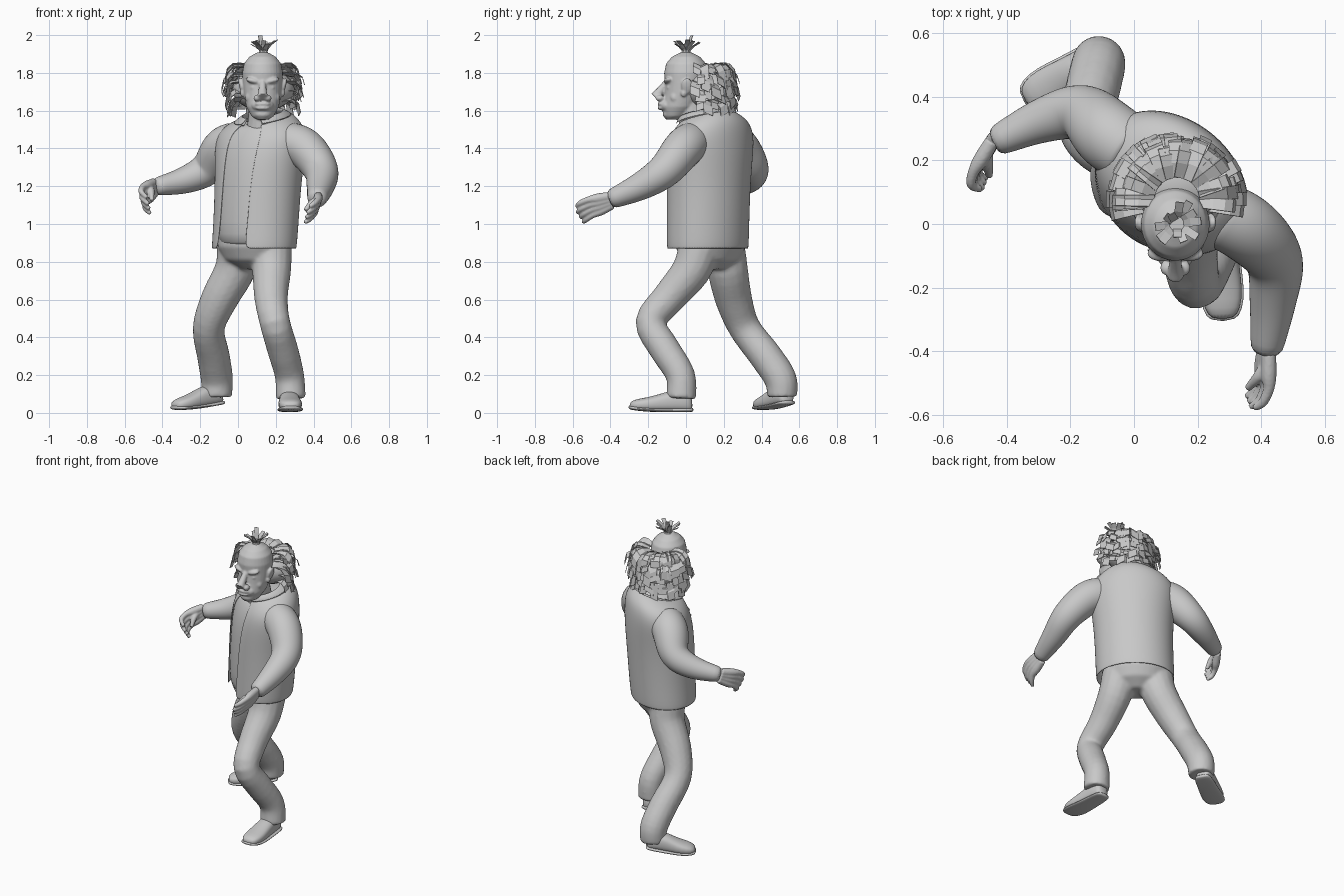
import bpy, bmesh, random
from math import sin, cos, pi, radians
from mathutils import Vector, Matrix

random.seed(4)
if "Cube" in bpy.data.objects:
    bpy.data.objects.remove(bpy.data.objects["Cube"])

grey = bpy.data.materials.new("plain grey")
grey.use_nodes = True
grey.diffuse_color = (0.58, 0.58, 0.58, 1)
grey.node_tree.nodes["Principled BSDF"].inputs["Base Color"].default_value = (0.58, 0.58, 0.58, 1)
YAW = radians(-39)


def finish(name, bm, subsurf=0, voxel=0, thick=0, smooth=True):
    bmesh.ops.recalc_face_normals(bm, faces=bm.faces)
    mesh = bpy.data.meshes.new(name)
    bm.to_mesh(mesh)
    bm.free()
    mesh.materials.append(grey)
    for p in mesh.polygons:
        p.use_smooth = smooth
    ob = bpy.data.objects.new(name, mesh)
    bpy.context.collection.objects.link(ob)
    if thick:
        ob.modifiers.new("thickness", "SOLIDIFY").thickness = thick
    if voxel:
        m = ob.modifiers.new("fuse", "REMESH")
        m.mode, m.voxel_size, m.use_smooth_shade = "VOXEL", voxel, True
        m = ob.modifiers.new("soften", "SMOOTH")
        m.factor, m.iterations = 0.5, 5
    if subsurf:
        m = ob.modifiers.new("round", "SUBSURF")
        m.levels = m.render_levels = subsurf
    return ob


def loft(bm, rings, closed=True):
    rows = [[bm.verts.new(p) for p in r] for r in rings]
    for a, b in zip(rows, rows[1:]):
        n = len(a)
        for i in range(n if closed else n - 1):
            j = (i + 1) % n
            bm.faces.new((a[i], a[j], b[j], b[i]))
    if closed:
        bm.faces.new(rows[0][::-1])
        bm.faces.new(rows[-1])


def oval(z, cx, cy, a, b, yaw=0.0, tilt=0.0, gap=0.0, aim=0.0, n=32):
    """Ring from the front; gap opens it towards aim (degrees), tilt raises the back."""
    pts = []
    gap, aim = radians(gap), radians(aim)
    for i in range(n):
        t = aim + gap + (2 * pi - 2 * gap) * i / (n - 1 if gap else n)
        x, y = a * sin(t), -b * cos(t)
        pts.append((cx + x * cos(yaw) - y * sin(yaw), cy + x * sin(yaw) + y * cos(yaw), z + tilt * y))
    return pts


def tube(bm, path, n=16, steps=4):
    """Round limb through (x, y, z, radius) points, smoothly interpolated."""
    p = [Vector(q) for q in path]
    p = [2 * p[0] - p[1]] + p + [2 * p[-1] - p[-2]]
    pts = []
    for i in range(1, len(p) - 2):
        for k in range(steps):
            t = k / steps
            a, b, c, d = p[i - 1:i + 3]
            pts.append(0.5 * (2 * b + (c - a) * t + (2 * a - 5 * b + 4 * c - d) * t * t
                              + (3 * b - a - 3 * c + d) * t ** 3))
    pts.append(p[-2])
    rings, side = [], None
    for i, q in enumerate(pts):
        tan = (pts[min(i + 1, len(pts) - 1)] - pts[max(i - 1, 0)]).to_3d().normalized()
        side = tan.orthogonal() if side is None else side - tan * side.dot(tan)
        side.normalize()
        up = tan.cross(side)
        rings.append([q.to_3d() + q.w * (side * cos(2 * pi * k / n) + up * sin(2 * pi * k / n))
                      for k in range(n)])
    loft(bm, rings)


def blob(bm, loc, size, tilt=0.0):
    m = Matrix.Translation(loc) @ Matrix.Rotation(tilt, 4, "Y") @ Matrix.Diagonal((*size, 1))
    bmesh.ops.create_uvsphere(bm, u_segments=20, v_segments=12, radius=1, matrix=m)


# Trousers: pelvis and both legs fused
bm = bmesh.new()
loft(bm, [oval(z, 0.085, 0.13, a, b, YAW) for z, a, b in
          [(0.76, 0.07, 0.07), (0.81, 0.17, 0.14), (0.88, 0.205, 0.175), (1.0, 0.2, 0.17)]])
tube(bm, [(0.175, 0.075, 0.88, 0.112), (0.178, 0.025, 0.75, 0.103), (0.175, -0.09, 0.61, 0.089),
          (0.195, -0.187, 0.48, 0.081), (0.235, -0.115, 0.34, 0.082), (0.272, -0.03, 0.2, 0.078),
          (0.28, -0.025, 0.075, 0.08)])
tube(bm, [(0.0, 0.2, 0.88, 0.112), (-0.015, 0.22, 0.76, 0.108), (-0.1, 0.253, 0.6, 0.098),
          (-0.155, 0.31, 0.45, 0.085), (-0.13, 0.422, 0.3, 0.087), (-0.112, 0.5, 0.18, 0.086),
          (-0.112, 0.51, 0.085, 0.08)])
finish("trousers", bm, voxel=0.011)

# Shirt with rounded belly
TORSO = [(0.865, 0.085, 0.115, 0.242, 0.2, 0), (1.0, 0.095, 0.117, 0.24, 0.203, 0),
         (1.2, 0.105, 0.12, 0.243, 0.207, 0), (1.35, 0.115, 0.125, 0.258, 0.207, 0),
         (1.46, 0.122, 0.135, 0.27, 0.195, 0.05), (1.53, 0.13, 0.14, 0.222, 0.175, 0.15),
         (1.565, 0.135, 0.115, 0.15, 0.145, 0.25)]
bm = bmesh.new()
loft(bm, [oval(0.875, 0.09, 0.115, 0.14, 0.13, YAW), oval(0.89, 0.09, 0.115, 0.2, 0.185, YAW)]
     + [oval(z, x, y, a - 0.014, b - 0.008, YAW, k) for z, x, y, a, b, k in TORSO[1:6]]
     + [oval(1.545, 0.13, 0.08, 0.1, 0.1, YAW, 0.2)])
finish("shirt", bm, subsurf=1)

# Open jacket with slanting front edges and turned collar
bm = bmesh.new()
loft(bm, [oval(z, x, y, a, b, YAW, k, 23 - 0.5 * i, 2.5 * i - 3)
          for i, (z, x, y, a, b, k) in enumerate(TORSO)], closed=False)
finish("jacket", bm, subsurf=2, thick=0.008)
bm = bmesh.new()
loft(bm, [oval(z, 0.13, y, a, a, YAW, 0.25, 22, 13) for z, y, a in
          [(1.545, 0.09, 0.125), (1.59, 0.07, 0.1), (1.587, 0.075, 0.115), (1.56, 0.1, 0.155)]],
     closed=False)
finish("collar", bm, subsurf=1, thick=0.006)

# Sleeves
SLEEVES = {
    "left_sleeve": [(0.25, 0.04, 1.44, 0.106), (0.355, -0.015, 1.4, 0.108), (0.44, -0.11, 1.285, 0.093),
                    (0.437, -0.24, 1.2, 0.075), (0.415, -0.41, 1.125, 0.049)],
    "right_sleeve": [(0.0, 0.22, 1.44, 0.106), (-0.08, 0.28, 1.4, 0.112), (-0.165, 0.35, 1.29, 0.091),
                     (-0.29, 0.325, 1.23, 0.071), (-0.445, 0.255, 1.195, 0.046)]}
for name, path in SLEEVES.items():
    bm = bmesh.new()
    tube(bm, path, n=20)
    finish(name, bm, subsurf=1)


# Hands: palm strands, fingers and thumb fused
def hand(name, wrist, fwd, spread, curl, bend):
    w, f, s, c = (Vector(v) for v in (wrist, fwd, spread, curl))
    f, s, c = f.normalized(), s.normalized(), c.normalized()
    bm = bmesh.new()
    for i in range(4):
        off = s * (1.5 - i) * 0.029
        size = 1 - 0.1 * abs(i - 1)
        base = w + f * 0.085 + off
        mid = base + f * 0.045 * size + c * 0.02 + off * 0.1
        tip = mid + f * 0.03 * (1 - bend) * size + c * (0.02 + 0.03 * bend) * size
        tube(bm, [(*(w - f * 0.03 + off * 0.6), 0.023), (*(w + f * 0.04 + off * 0.85), 0.025),
                  (*base, 0.018), (*mid, 0.0155), (*tip, 0.011)], n=10)
    tube(bm, [(*(w + f * 0.015 + s * 0.01), 0.022), (*(w + f * 0.045 + s * 0.03 + c * 0.035), 0.018),
              (*(w + f * 0.085 + s * 0.015 + c * 0.065), 0.012)], n=10)
    finish(name, bm, voxel=0.005)


hand("left_hand", (0.415, -0.425, 1.115), (-0.05, -0.9, -0.3), (0.3, -0.3, 0.9), (-0.8, -0.1, -0.4), 0.4)
hand("right_hand", (-0.455, 0.245, 1.185), (-0.45, -0.75, -0.35), (-0.2, -0.3, 0.9), (0.6, -0.3, -0.6), 1)


# Shoes: upper plus flat sole, toe slightly raised
def shoe(name, loc, yaw, pitch, length):
    table = [(0, 0.03, 0.07), (0.06, 0.048, 0.11), (0.3, 0.054, 0.12), (0.5, 0.058, 0.098),
             (0.72, 0.066, 0.075), (0.9, 0.058, 0.06), (1, 0.034, 0.036)]
    for part, grow, flat in (("upper", 0, 0), ("sole", 0.006, 0.022)):
        rings = []
        for s, w, h in table:
            h = flat or h
            ring = []
            for k in range(20):
                u, v = cos(pi * k / 10), sin(pi * k / 10)
                v = (abs(v) ** 0.7) * (1 if v > 0 else -1)
                ring.append(((w + grow) * u, -s * (length + 2 * grow) + grow,
                             h * (1 + v) / 2 + 0.02 * s ** 4))
            rings.append(ring)
        bm = bmesh.new()
        loft(bm, rings)
        ob = finish(name + "_" + part, bm, subsurf=1)
        ob.location, ob.rotation_euler = loc, (radians(pitch), 0, radians(yaw))


shoe("left_shoe", (0.268, 0.035, 0.005), 2, 1, 0.335)
shoe("right_shoe", (-0.085, 0.545, 0.045), -58, 9, 0.3)

# Head with sculpted features fused
HX = 0.13
bm = bmesh.new()
loft(bm, [oval(z, HX, y, a, b) for z, y, a, b in
          [(1.552, -0.07, 0.03, 0.035), (1.57, -0.057, 0.058, 0.06), (1.62, -0.033, 0.086, 0.094),
           (1.68, -0.012, 0.099, 0.104), (1.74, -0.004, 0.105, 0.107), (1.8, 0, 0.108, 0.116),
           (1.85, 0, 0.098, 0.105), (1.885, 0, 0.07, 0.075), (1.908, 0, 0.03, 0.03)]])
tube(bm, [(HX, 0.05, 1.5, 0.085), (HX, 0.035, 1.58, 0.075), (HX, 0.02, 1.66, 0.075)])
tube(bm, [(HX, -0.1, 1.755, 0.016), (HX, -0.136, 1.705, 0.022), (HX, -0.164, 1.672, 0.028)])
blob(bm, (HX, -0.1, 1.628), (0.06, 0.042, 0.036))
for z, w in ((1.636, 0.042), (1.614, 0.038)):
    blob(bm, (HX, -0.132, z), (w, 0.018, 0.011))
blob(bm, (HX, -0.092, 1.582), (0.045, 0.032, 0.025))
for s in (-1, 1):
    blob(bm, (HX + s * 0.028, -0.138, 1.666), (0.02, 0.024, 0.017))
    blob(bm, (HX + s * 0.045, -0.092, 1.757), (0.046, 0.026, 0.016), -s * 0.25)
    blob(bm, (HX + s * 0.043, -0.084, 1.722), (0.024, 0.019, 0.015))
    blob(bm, (HX + s * 0.05, -0.06, 1.675), (0.044, 0.03, 0.036), s * 0.5)
    blob(bm, (HX + s * 0.112, 0.005, 1.73), (0.012, 0.03, 0.045), s * 0.25)
    blob(bm, (HX + s * 0.106, -0.012, 1.692), (0.012, 0.016, 0.02))
finish("head", bm, voxel=0.0055)

# Hair mass behind the head
bm = bmesh.new()
blob(bm, (HX + 0.005, 0.13, 1.71), (0.165, 0.135, 0.11))
finish("hair_mass", bm)


def ribbon(bm, pts, side, width, taper):
    k = len(pts) - 1
    loft(bm, [[p - side * width * (1 - taper * i / k), p + side * width * (1 - taper * i / k)]
              for i, p in enumerate(pts)], closed=False)


# Broad flat hair locks fanning from ear to ear in layers
bm = bmesh.new()
for layer in range(5):
    z0 = 1.83 - 0.046 * layer
    for i in range(17):
        t = radians(-8 + 196 * (i + random.uniform(0, 0.8)) / 16.5)
        out, side = Vector((cos(t), sin(t), 0)), Vector((-sin(t), cos(t), random.uniform(-0.6, 0.6)))
        reach = random.uniform(0.09, 0.12) + (0.01 if 0 < layer < 3 else -0.01)
        drop = random.uniform(0.03, 0.08)
        pts = [Vector((HX + 0.005, 0.075, z0)) + out * (0.07 + (reach + 0.024) * sin(u * pi / 2))
               + Vector((0, 0, 0.025 * sin(pi * u) - drop * u * u)) for u in (0, 0.25, 0.5, 0.75, 1)]
        ribbon(bm, pts, side, random.uniform(0.016, 0.024), -0.25)
finish("hair_locks", bm, thick=0.003, smooth=False)

# Upright tuft on the crown
bm = bmesh.new()
loft(bm, [oval(z, HX + 0.005, 0, r, r, n=10) for z, r in ((1.89, 0.03), (1.915, 0.022), (1.93, 0.024))])
for i in range(12):
    t = 2 * pi * (i + random.uniform(-0.3, 0.3)) / 12
    out, side = Vector((cos(t), sin(t), 0)), Vector((-sin(t), cos(t), 0))
    lean, top = random.uniform(0.03, 0.07), random.uniform(0.05, 0.08)
    if i == 4:
        lean, top = 0.025, 0.099
    pts = [Vector((HX + 0.005, 0, 1.9)) + out * (0.01 + lean * u * u) + Vector((0, 0, top * u))
           for u in (0, 0.35, 0.7, 1)]
    ribbon(bm, pts, side, 0.014, 0.1)
finish("crown_tuft", bm, thick=0.003, smooth=False)
